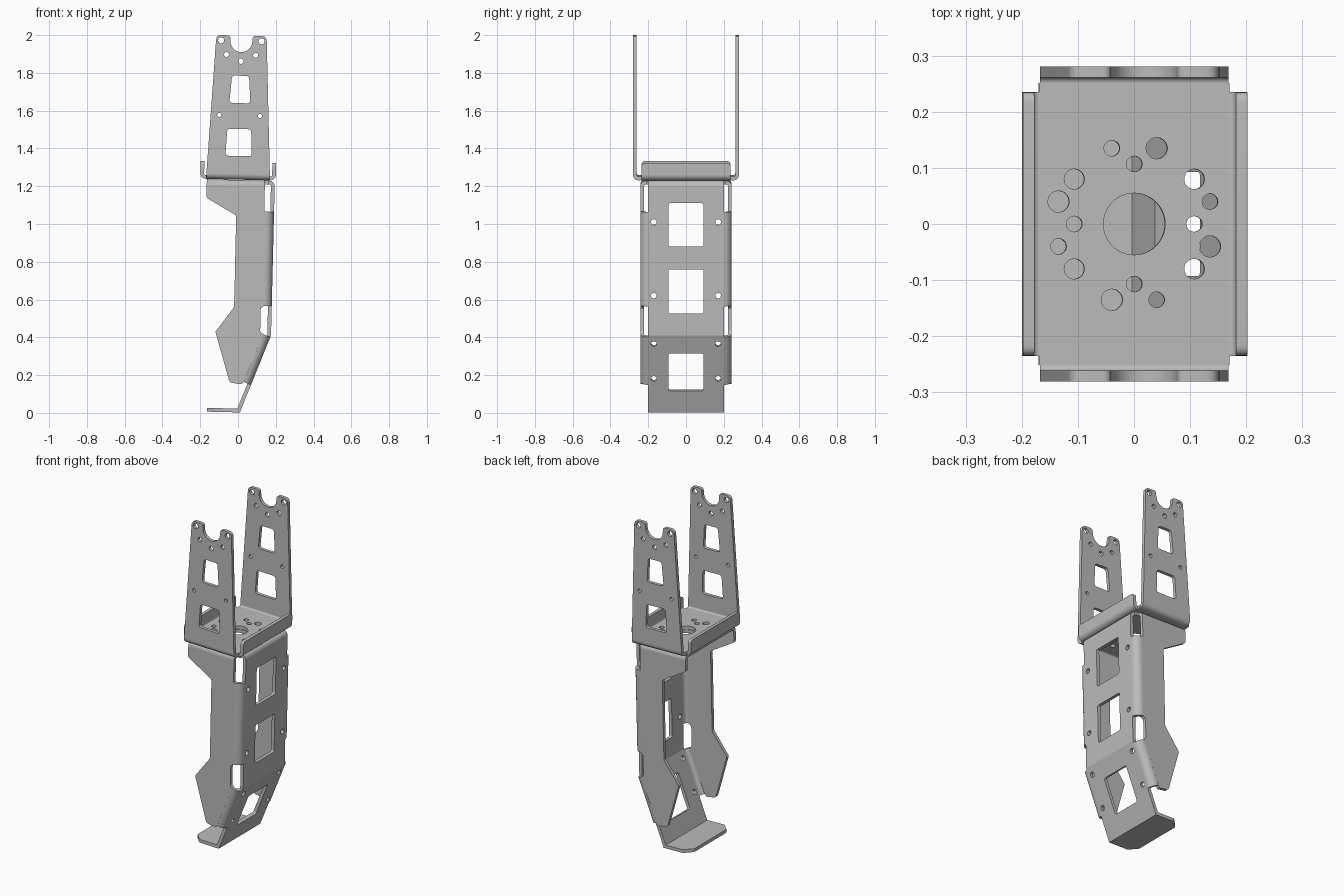
import bpy, bmesh, math
from mathutils import Matrix, Vector

cube = bpy.data.objects.get("Cube")
if cube:
    bpy.data.objects.remove(cube)

# One bare metal colour
GREY = (0.5, 0.5, 0.5, 1)
metal = bpy.data.materials.new("grey metal")
metal.use_nodes = True
metal.diffuse_color = GREY
metal.node_tree.nodes["Principled BSDF"].inputs["Base Color"].default_value = GREY

# The whole bracket leans slightly; parts are laid out upright around z = 0
LEAN = Matrix.Translation((0, 0, 1.235)) @ Matrix.Rotation(math.radians(1.4), 4, 'Y')
T = 0.02
X, Y, Z = Vector((1, 0, 0)), Vector((0, 1, 0)), Vector((0, 0, 1))
parts = []


def rounded(points):
    """Closed outline from (u, v, corner radius) points."""
    out = []
    for i, (u, v, r) in enumerate(points):
        p = Vector((u, v))
        if r == 0:
            out.append(p)
            continue
        a = Vector(points[i - 1][:2]) - p
        b = Vector(points[(i + 1) % len(points)][:2]) - p
        d = min(r / math.tan(a.angle(b) / 2), a.length * 0.49, b.length * 0.49)
        a, b = p + a.normalized() * d, p + b.normalized() * d
        for k in range(7):
            t = k / 6
            out.append(a * (1 - t) ** 2 + p * 2 * t * (1 - t) + b * t * t)
    return out


def circle(u, v, r, n=20):
    return [Vector((u + r * math.cos(2 * math.pi * k / n),
                    v + r * math.sin(2 * math.pi * k / n))) for k in range(n)]


def quad(v0, v1, w0, w1, r=0.0):
    """Symmetric four-sided outline, half width w0 at v0 and w1 at v1."""
    return rounded([(-w0, v0, r), (w0, v0, r), (w1, v1, r), (-w1, v1, r)])


def plate(name, loops, origin, u, v, thick=T):
    """Sheet with holes: filled 2D curve extruded about its middle plane."""
    cu = bpy.data.curves.new(name, 'CURVE')
    cu.dimensions, cu.fill_mode, cu.extrude = '2D', 'BOTH', thick / 2
    for loop in loops:
        sp = cu.splines.new('POLY')
        sp.points.add(len(loop) - 1)
        for pt, co in zip(sp.points, loop):
            pt.co = (co[0], co[1], 0, 1)
        sp.use_cyclic_u = True
    tmp = bpy.data.objects.new(name + "_outline", cu)
    bpy.context.collection.objects.link(tmp)
    dg = bpy.context.evaluated_depsgraph_get()
    me = bpy.data.meshes.new_from_object(tmp.evaluated_get(dg))
    bpy.data.objects.remove(tmp)
    bpy.data.curves.remove(cu)
    w = u.cross(v)
    frame = Matrix((u, v, w)).transposed().to_4x4()
    me.transform(LEAN @ Matrix.Translation(origin) @ frame)
    bm = bmesh.new()
    bm.from_mesh(me)
    bmesh.ops.remove_doubles(bm, verts=bm.verts, dist=1e-5)
    bmesh.ops.recalc_face_normals(bm, faces=bm.faces)
    bm.to_mesh(me)
    bm.free()
    me.materials.clear()
    me.materials.append(metal)
    ob = bpy.data.objects.new(name, me)
    bpy.context.collection.objects.link(ob)
    parts.append(ob)


def bend(name, centre, u, v, length, R=0.03):
    """Quarter-round sheet bend from direction u to direction v."""
    arc = [Vector((math.cos(k * math.pi / 16), math.sin(k * math.pi / 16))) for k in range(9)]
    plate(name, [[p * R for p in arc] + [p * (R - T) for p in reversed(arc)]],
          centre, u, v, length)


# Bolt pattern shared by the two stacked base sheets
bolts = [circle(0, 0, 0.055, 40)]
for k in range(4):
    c, s = round(math.cos(k * math.pi / 2)), round(math.sin(k * math.pi / 2))
    for u, v, r in ((0.107, 0, 0.014), (0.04, 0.135, 0.019), (-0.04, 0.135, 0.014)):
        bolts.append(circle(u * c - v * s, u * s + v * c, r))
bolts += [circle(a * 0.107, b * 0.08, 0.018) for a in (-1, 1) for b in (-1, 1)]

# Upper fork: base, side lips and two upright arms
plate("fork_base", [quad(-0.251, 0.251, 0.17, 0.17)] + bolts, (0, 0, T / 2), X, Y)

notch = [(0.058 * math.cos(a), 0.733 - 0.058 * math.sin(a), 0)
         for a in [math.pi * k / 14 for k in range(15)]]
arm = [rounded([(-0.168, 0.03, 0), (0.168, 0.03, 0), (0.133, 0.7625, 0.028),
                (0.06, 0.7625, 0.02)] + notch +
               [(-0.06, 0.7625, 0.02), (-0.133, 0.7625, 0.028)]),
       quad(0.405, 0.55, 0.056, 0.045, 0.018), quad(0.125, 0.268, 0.07, 0.063, 0.018),
       circle(0, 0.627, 0.014)]
for s in (-1, 1):
    arm += [circle(s * 0.107, 0.735, 0.016), circle(s * 0.077, 0.66, 0.013),
            circle(s * 0.1075, 0.34, 0.011)]

lip = [rounded([(-0.235, 0.03, 0), (0.235, 0.03, 0), (0.235, 0.093, 0.02), (-0.235, 0.093, 0.02)])]
for s, side in ((-1, "right"), (1, "left")):
    end = "front" if s < 0 else "back"
    plate(end + "_arm", arm, (0, s * 0.271, 0), X, Z)
    bend(end + "_arm_bend", (0, s * 0.251, 0.03), s * Y, -Z, 0.336)
    plate(side + "_lip", lip, (s * 0.19, 0, 0), Y, Z)
    bend(side + "_lip_bend", (s * 0.17, 0, 0.03), s * X, -Z, 0.47)

# Lower leg: top sheet, spine, slanted shin and foot
plate("leg_top", [quad(-0.212, 0.212, 0.165, 0.165)] + bolts, (0, 0, -0.012), X, Y)
bend("leg_top_bend", (0.165, 0, -0.032), X, Z, 0.4)

spine = [quad(-0.82, -0.032, 0.2, 0.2), quad(-0.35, -0.12, 0.093, 0.093, 0.012),
         quad(-0.705, -0.47, 0.093, 0.093, 0.012)]
spine += [circle(s * 0.17, z, 0.015) for s in (-1, 1) for z in (-0.22, -0.61)]
plate("spine", spine, (0.185, 0, 0), Y, Z)

knee = Vector((0.195, 0, -0.82))
heel = Vector((0.04, 0, -1.232))
down = (heel - knee).normalized()
out = Y.cross(-down)
reach = (heel - knee).length
shin = [quad(-reach, 0, 0.2, 0.2), quad(-0.318, -0.103, 0.093, 0.093, 0.012)]
shin += [circle(s * 0.17, -t, 0.015) for s in (-1, 1) for t in (0.049, 0.248)]
plate("shin", shin, knee - out * T / 2, Y, -down)

foot = rounded([(0.04, -0.2, 0), (0.04, 0.2, 0), (-0.09, 0.2, 0.02), (-0.135, 0.155, 0.02),
                (-0.135, -0.155, 0.02), (-0.09, -0.2, 0.02)])
plate("foot", [foot], (0, 0, heel.z + T / 2), X, Y)

# Side cheeks with relief notches, joined to spine and shin by bends
cheek = [rounded([(-0.165, -0.032, 0), (0.143, -0.032, 0), (0.143, -0.166, 0), (0.153, -0.166, 0),
                  (0.153, -0.666, 0), (0.137, -0.68, 0.01), (0.137, -0.80, 0.01),
                  (0.152, -0.815, 0), (0.0556, -1.07, 0), (0.045, -1.083, 0.01),
                  (-0.018, -1.075, 0.025), (-0.10, -0.808, 0.015), (-0.004, -0.675, 0.02),
                  (-0.005, -0.19, 0.02), (-0.165, -0.10, 0.02)])]
for s, end in ((-1, "front"), (1, "back")):
    plate(end + "_cheek", cheek, (0, s * 0.232, 0), X, Z)
    bend(end + "_cheek_top_bend", (-0.011, s * 0.212, -0.032), s * Y, Z, 0.308)
    bend(end + "_spine_bend", (0.153, s * 0.2, -0.416), X, s * Y, 0.5, 0.042)
    mid = knee + down * 0.1465 - out * 0.042
    bend(end + "_shin_bend", mid + s * 0.2 * Y, out, s * Y, 0.273, 0.042)

# Smooth bends and holes, keep sheet edges sharp
bpy.ops.object.select_all(action='DESELECT')
for ob in parts:
    ob.select_set(True)
bpy.context.view_layer.objects.active = parts[0]
bpy.ops.object.shade_smooth_by_angle(angle=math.radians(30))
